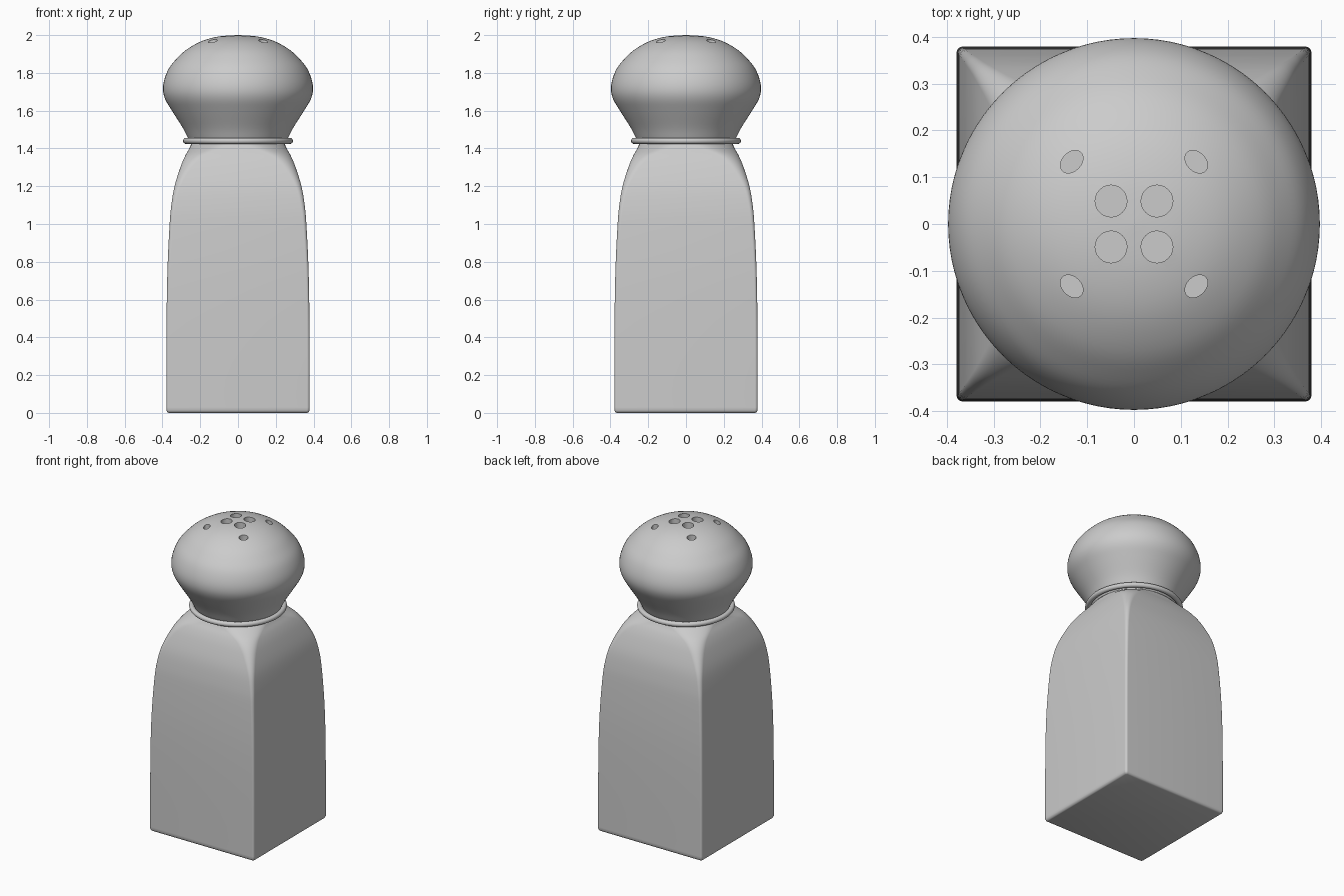
import bpy, bmesh, math

if "Cube" in bpy.data.objects:
    bpy.data.objects.remove(bpy.data.objects["Cube"])

grey = bpy.data.materials.new("grey")
grey.diffuse_color = (0.6, 0.6, 0.6, 1)
grey.use_nodes = True
grey.node_tree.nodes["Principled BSDF"].inputs["Base Color"].default_value = grey.diffuse_color


def spline(pts, steps):
    """Catmull-Rom curve through the points."""
    p = [pts[0]] + pts + [pts[-1]]
    out = []
    for i in range(1, len(p) - 2):
        for s in range(steps):
            t = s / steps
            out.append(tuple(
                0.5 * (2 * b + (c - a) * t + (2 * a - 5 * b + 4 * c - d) * t * t
                       + (3 * b - a - 3 * c + d) * t ** 3)
                for a, b, c, d in zip(*p[i - 1:i + 3])))
    return out + [tuple(pts[-1])]


def loft(name, rings):
    """Skin a stack of closed rings and cap both ends."""
    bm = bmesh.new()
    rows = [[bm.verts.new(co) for co in ring] for ring in rings]
    n = len(rows[0])
    for lo, hi in zip(rows, rows[1:]):
        for i in range(n):
            j = (i + 1) % n
            bm.faces.new((lo[i], lo[j], hi[j], hi[i]))
    bm.faces.new(rows[0][::-1])
    bm.faces.new(rows[-1])
    mesh = bpy.data.meshes.new(name)
    bm.to_mesh(mesh)
    bm.free()
    obj = bpy.data.objects.new(name, mesh)
    bpy.context.collection.objects.link(obj)
    mesh.materials.append(grey)
    return obj


def circle(r, z, n=96):
    return [(r * math.cos(2 * math.pi * i / n), r * math.sin(2 * math.pi * i / n), z)
            for i in range(n)]


def rounded_square(h, r, z, n=10):
    ring = []
    for q in range(4):
        cx = (h - r) * (1, -1, -1, 1)[q]
        cy = (h - r) * (1, 1, -1, -1)[q]
        for i in range(n + 1):
            a = math.pi / 2 * (q + i / n)
            ring.append((cx + r * math.cos(a), cy + r * math.sin(a), z))
    return ring


def smooth(obj, angle=40):
    bpy.ops.object.select_all(action='DESELECT')
    obj.select_set(True)
    bpy.context.view_layer.objects.active = obj
    bpy.ops.object.shade_smooth_by_angle(angle=math.radians(angle))


# Body: square bottle whose corners melt into a round neck (half width, corner radius, z)
foot = [(0.366, 0.008, 0), (0.374, 0.012, 0.004), (0.379, 0.014, 0.014)]
sides = [(0.379, 0.014, 0.03), (0.379, 0.014, 0.35), (0.377, 0.014, 0.6), (0.372, 0.015, 0.8),
         (0.362, 0.018, 1.0), (0.353, 0.022, 1.1), (0.336, 0.032, 1.2), (0.305, 0.06, 1.3),
         (0.28, 0.10, 1.36), (0.258, 0.17, 1.4), (0.245, 0.24, 1.43)]
body = loft("body", [rounded_square(*p) for p in foot + spline(sides, 4)])
smooth(body)

# Collar ring under the cap
bpy.ops.mesh.primitive_torus_add(major_radius=0.275, minor_radius=0.016, major_segments=96,
                                 minor_segments=16, location=(0, 0, 1.44))
collar = bpy.context.object
collar.name = "collar_ring"
collar.data.materials.append(grey)
smooth(collar, 60)

# Cap: turned bulb (radius, z)
bulb = [(0.25, 1.425), (0.265, 1.455), (0.293, 1.51), (0.35, 1.6), (0.385, 1.66), (0.397, 1.71),
        (0.39, 1.765), (0.365, 1.825), (0.325, 1.875), (0.27, 1.925), (0.19, 1.969),
        (0.10, 1.993), (0.004, 2.0)]
cap = loft("cap", [circle(*p) for p in spline(bulb, 4)])

# Shaker holes: four round ones in the middle, four oval ones around them
for sx in (1, -1):
    for sy in (1, -1):
        for pos, long, short, floor in ((0.049, 0.034, 0.034, 1.935), (0.133, 0.028, 0.02, 1.94)):
            turn = math.radians(-45 * sx * sy)
            rings = []
            for z in (floor, 2.1):
                ring = []
                for x, y, _ in circle(1, 0, 24):
                    u, v = x * long, y * short
                    ring.append((sx * pos + u * math.cos(turn) - v * math.sin(turn),
                                 sy * pos + u * math.sin(turn) + v * math.cos(turn), z))
                rings.append(ring)
            cutter = loft("hole_cutter", rings)
            cutter.hide_render = True
            mod = cap.modifiers.new("hole", 'BOOLEAN')
            mod.operation = 'DIFFERENCE'
            mod.solver = 'EXACT'
            mod.object = cutter
            bpy.context.view_layer.objects.active = cap
            bpy.ops.object.modifier_apply(modifier=mod.name)
            bpy.data.objects.remove(cutter)
smooth(cap)
